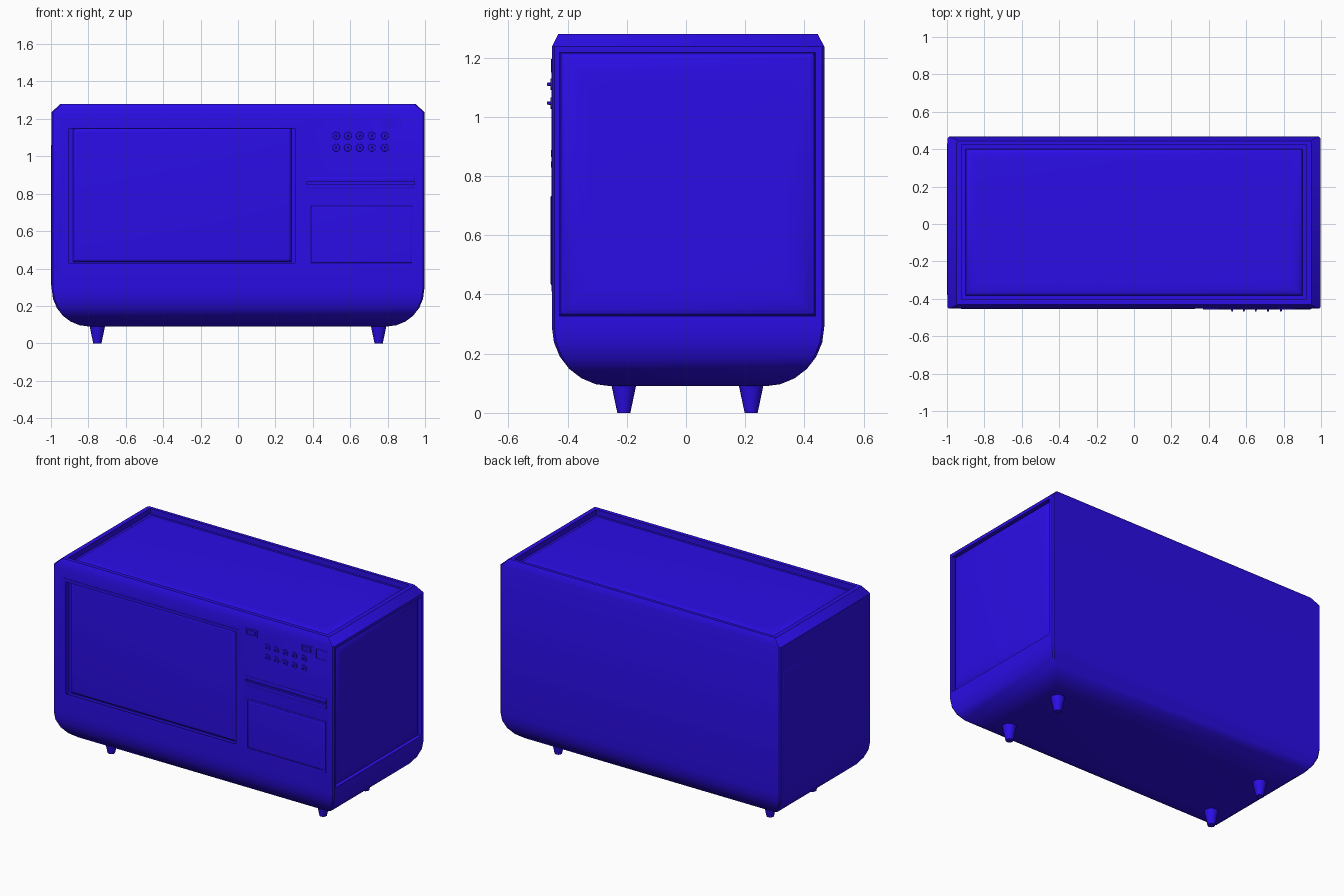
import bpy, bmesh, math

if "Cube" in bpy.data.objects:
    bpy.data.objects.remove(bpy.data.objects["Cube"])

HX, YF, YB = 0.996, -0.453, 0.467      # body half width, front and back planes
Z0, Z1 = 0.09, 1.28

mat = bpy.data.materials.new("blue_enamel")
mat.diffuse_color = (0.024, 0.004, 0.8, 1)
mat.use_nodes = True
mat.node_tree.nodes["Principled BSDF"].inputs["Base Color"].default_value = mat.diffuse_color


def finish(obj, angle=30):
    if not obj.data.materials:
        obj.data.materials.append(mat)
    bpy.ops.object.select_all(action='DESELECT')
    obj.select_set(True)
    bpy.context.view_layer.objects.active = obj
    bpy.ops.object.shade_smooth_by_angle(angle=math.radians(angle))
    return obj


def loft(name, rings):
    """Skin a stack of equal-length point rings and cap both ends."""
    bm = bmesh.new()
    loops = [[bm.verts.new(p) for p in r] for r in rings]
    n = len(loops[0])
    for a, b in zip(loops, loops[1:]):
        for i in range(n):
            bm.faces.new((a[i], a[(i + 1) % n], b[(i + 1) % n], b[i]))
    bm.faces.new(loops[0])
    bm.faces.new(loops[-1])
    bmesh.ops.recalc_face_normals(bm, faces=bm.faces)
    me = bpy.data.meshes.new(name)
    bm.to_mesh(me)
    bm.free()
    obj = bpy.data.objects.new(name, me)
    bpy.context.collection.objects.link(obj)
    return obj


# Each side maps (across, up, outward height) to world space
SIDE = {
    'front': lambda a, b, h: (a, YF - h, b),
    'right': lambda a, b, h: (HX + h, a, b),
    'left': lambda a, b, h: (-HX - h, a, b),
    'top': lambda a, b, h: (a, b, Z1 + h),
}


def panel(name, side, a0, a1, b0, b1, steps):
    """Rectangular panel built from (inset, height) steps."""
    f = SIDE[side]
    return loft(name, [[f(a0 + i, b0 + i, h), f(a1 - i, b0 + i, h),
                        f(a1 - i, b1 - i, h), f(a0 + i, b1 - i, h)] for i, h in steps])


def pillow(base, top, width, n=5):
    """Steps for a softly domed panel edge."""
    arc = [(k / n * math.pi / 2) for k in range(n + 1)]
    return [(0, base - 0.02)] + [(width * (1 - math.cos(t)), base + (top - base) * math.sin(t))
                                 for t in arc]


def cut(body, side, a0, a1, b0, b1, depth):
    c = panel("recess_cutter", side, a0, a1, b0, b1, [(0, -depth), (0, 0.1)])
    c.hide_render = True
    m = body.modifiers.new("recess", 'BOOLEAN')
    m.operation, m.solver, m.object = 'DIFFERENCE', 'EXACT', c
    bpy.context.view_layer.objects.active = body
    bpy.ops.object.modifier_apply(modifier=m.name)
    bpy.data.objects.remove(c)


def body_ring(ix, iy, z, c=0.008):
    x, f, b = HX - ix, YF + iy, YB - iy
    return [(-x + c, f, z), (x - c, f, z), (x, f + c, z), (x, b - c, z),
            (x - c, b, z), (-x + c, b, z), (-x, b - c, z), (-x, f + c, z)]


# Body: rounded underside, straight walls, chamfered rim
rings = []
for k in range(7):
    t = k / 6 * math.pi / 2
    i = 0.2 * (1 - math.sin(t))
    rings.append(body_ring(i, i, Z0 + 0.2 * (1 - math.cos(t))))
rings += [body_ring(0, 0, 1.237), body_ring(0.047, 0.022, Z1)]
body = loft("body_shell", rings)
body.data.materials.append(mat)
cut(body, 'top', -0.92, 0.92, -0.405, 0.425, 0.035)
cut(body, 'right', -0.428, 0.437, 0.327, 1.217, 0.03)
cut(body, 'front', -0.905, 0.308, 0.425, 1.155, 0.03)
cut(body, 'front', 0.37, 0.945, 0.85, 0.864, 0.012)
finish(body)

# Domed panels seated in the recesses
finish(panel("top_panel", 'top', -0.9, 0.9, -0.382, 0.402, pillow(-0.035, -0.012, 0.06)))
finish(panel("right_side_panel", 'right', -0.427, 0.436, 0.328, 1.216, pillow(-0.028, 0.002, 0.1)))
finish(panel("left_side_panel", 'left', -0.39, 0.44, 0.3, 1.07, pillow(-0.002, 0.004, 0.03)))
finish(panel("door_window", 'front', -0.883, 0.286, 0.434, 1.15, pillow(-0.03, -0.012, 0.02)))


def frame(name, a0, a1, b0, b1, w, h):
    """Raised rectangular trim ring on the front."""
    f = SIDE['front']
    prof = [(0, -0.005), (0, h), (w, h), (w, -0.005)]
    bm = bmesh.new()
    loops = [[bm.verts.new(f(a, b, z)) for a, b in
              ((a0 + i, b0 + i), (a1 - i, b0 + i), (a1 - i, b1 - i), (a0 + i, b1 - i))]
             for i, z in prof]
    for p in range(4):
        A, B = loops[p], loops[(p + 1) % 4]
        for i in range(4):
            bm.faces.new((A[i], A[(i + 1) % 4], B[(i + 1) % 4], B[i]))
    bmesh.ops.recalc_face_normals(bm, faces=bm.faces)
    me = bpy.data.meshes.new(name)
    bm.to_mesh(me)
    bm.free()
    obj = bpy.data.objects.new(name, me)
    bpy.context.collection.objects.link(obj)
    return finish(obj)


# Front trim, slot lips, drawer and small displays
frame("door_frame", -0.925, 0.326, 0.41, 1.168, 0.02, 0.002)
for name, b0, b1 in (("slot_lip_lower", 0.828, 0.85), ("slot_lip_upper", 0.864, 0.888)):
    finish(panel(name, 'front', 0.37, 0.945, b0, b1, [(0, -0.005), (0, 0.002), (0.002, 0.003)]))
frame("drawer_frame", 0.375, 0.941, 0.415, 0.745, 0.012, 0.002)
finish(panel("drawer_panel", 'front', 0.39, 0.932, 0.43, 0.735, pillow(-0.001, 0.005, 0.012)))
for name, x in (("left_display", 0.37), ("right_display", 0.765)):
    frame(name + "_frame", x, x + 0.085, 1.15, 1.196, 0.01, 0.003)
    finish(panel(name, 'front', x + 0.015, x + 0.07, 1.162, 1.184, [(0, -0.005), (0, 0.002)]))
frame("indicator_frame", 0.867, 0.95, 1.13, 1.195, 0.006, 0.002)


def cone(name, r1, r2, depth, loc, rot=(0, 0, 0), sides=16):
    bpy.ops.mesh.primitive_cone_add(vertices=sides, radius1=r1, radius2=r2, depth=depth,
                                    location=loc, rotation=rot)
    obj = bpy.context.object
    obj.name = name
    return finish(obj, 40)


# Two rows of keypad buttons: thin collar plus a small pin
FACE = (math.pi / 2, 0, 0)
for row, z in enumerate((1.11, 1.046)):
    for col, x in enumerate((0.525, 0.587, 0.651, 0.716, 0.785)):
        cone(f"button_collar_{row}_{col}", 0.021, 0.019, 0.006, (x, YF - 0.001, z), FACE)
        cone(f"button_{row}_{col}", 0.006, 0.005, 0.018, (x, YF - 0.007, z), FACE, 10)

# Tapered feet
for sx in (-1, 1):
    for y in (-0.21, 0.22):
        foot = cone("foot", 0.022, 0.043, 0.1, (0.752 * sx, y, 0.05), sides=20)
        foot.name = f"foot_{'right' if sx > 0 else 'left'}_{'front' if y < 0 else 'back'}"
